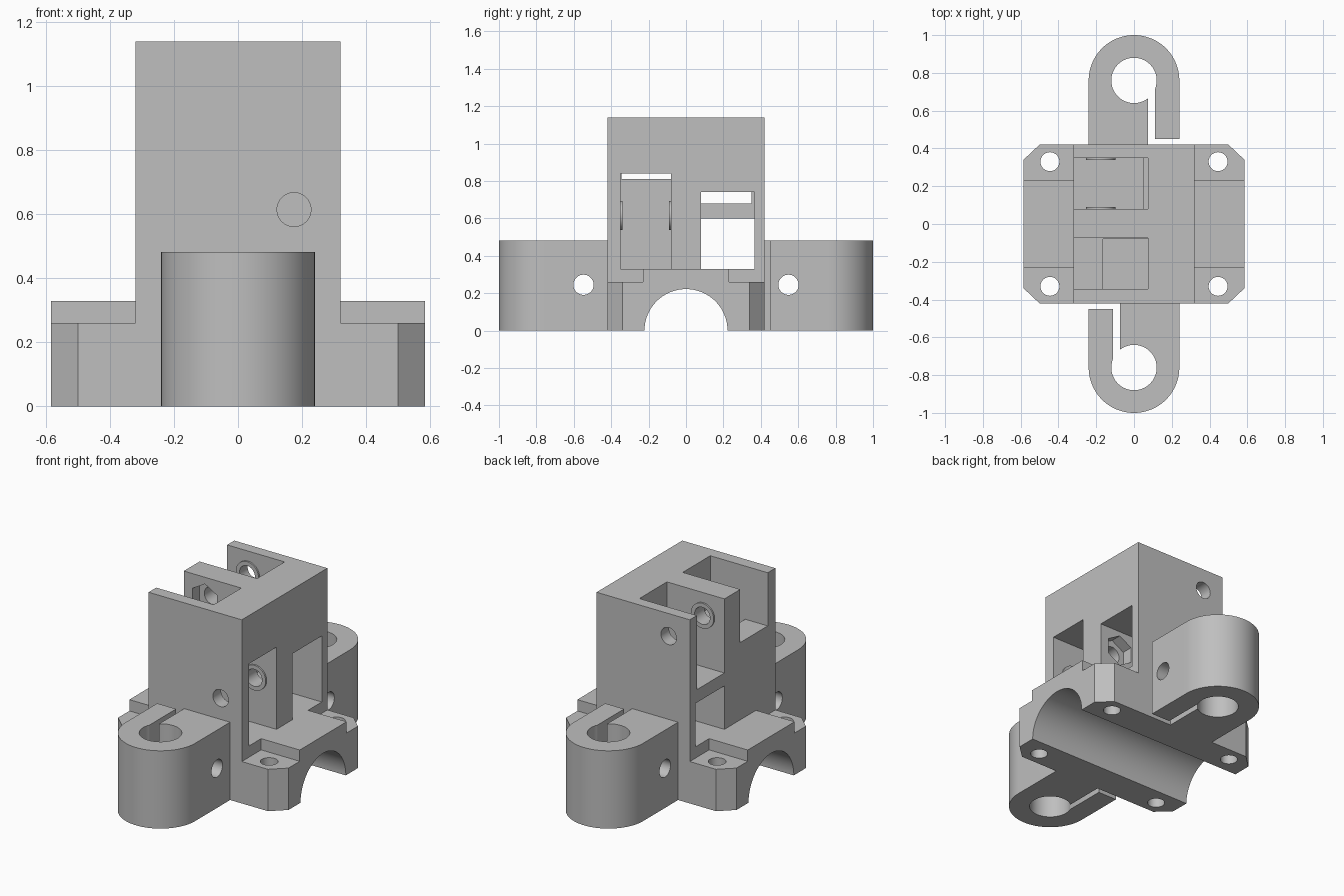
import bpy
import bmesh
import math
from mathutils import Matrix, Vector

cube = bpy.data.objects.get("Cube")
if cube:
    bpy.data.objects.remove(cube, do_unlink=True)

grey = bpy.data.materials.new("plain grey")
grey.use_nodes = True
colour = (0.52, 0.52, 0.52, 1.0)
grey.diffuse_color = colour
grey.node_tree.nodes["Principled BSDF"].inputs["Base Color"].default_value = colour


def finish(bm, name):
    bmesh.ops.recalc_face_normals(bm, faces=bm.faces)
    mesh = bpy.data.meshes.new(name)
    bm.to_mesh(mesh)
    bm.free()
    mesh.materials.append(grey)
    obj = bpy.data.objects.new(name, mesh)
    bpy.context.collection.objects.link(obj)
    return obj


def prism(name, outline, z0, z1):
    """Extrude an XY outline between two heights."""
    bm = bmesh.new()
    face = bm.faces.new([bm.verts.new((x, y, z0)) for x, y in outline])
    top = bmesh.ops.extrude_face_region(bm, geom=[face])["geom"]
    bmesh.ops.translate(bm, vec=(0, 0, z1 - z0),
                        verts=[v for v in top if isinstance(v, bmesh.types.BMVert)])
    return finish(bm, name)


def box(name, x0, x1, y0, y1, z0, z1):
    return prism(name, [(x0, y0), (x1, y0), (x1, y1), (x0, y1)], z0, z1)


def rod(name, start, end, radius, sides=64):
    """Cylinder or hexagonal rod between two points."""
    a, b = Vector(start), Vector(end)
    turn = (b - a).to_track_quat('Z', 'Y').to_matrix().to_4x4()
    # hexagons get a corner pointing up
    spin = Matrix.Rotation(math.pi / 2 if sides == 6 else 0, 4, 'Z')
    bm = bmesh.new()
    bmesh.ops.create_cone(bm, cap_ends=True, segments=sides, radius1=radius, radius2=radius,
                          depth=(b - a).length,
                          matrix=Matrix.Translation((a + b) / 2) @ turn @ spin)
    if sides == 6 and abs(max(v.co.z for v in bm.verts) - a.z - radius) > 1e-4:
        bmesh.ops.rotate(bm, verts=bm.verts, cent=a,
                         matrix=Matrix.Rotation(math.pi / 6, 3, (b - a).normalized()))
    return finish(bm, name)


def combine(target, tool, operation):
    mod = target.modifiers.new("boolean", 'BOOLEAN')
    mod.operation = operation
    mod.solver = 'EXACT'
    mod.object = tool
    bpy.context.view_layer.objects.active = target
    bpy.ops.object.modifier_apply(modifier=mod.name)
    bpy.data.objects.remove(tool, do_unlink=True)


def cut(target, tool):
    combine(target, tool, 'DIFFERENCE')


def join(target, tool):
    combine(target, tool, 'UNION')


# Base plate with chamfered corners, raised saddle strip and tower
bracket = prism("bracket_body", [(-.585, -.34), (-.5, -.42), (.5, -.42), (.585, -.34),
                                 (.585, .34), (.5, .42), (-.5, .42), (-.585, .34)], 0, .26)
join(bracket, box("saddle", -.585, .585, -.23, .23, 0, .33))
join(bracket, box("tower", -.32, .32, -.42, .42, 0, 1.14))

# Pockets and windows in the tower
for x0, x1, y0, y1, z0, z1 in [
        (-.4, .075, .08, .35, .68, 1.3),      # rear top pocket
        (-.4, .4, .08, .365, .33, .60),       # rear through window
        (.05, .4, .08, .365, .33, .74),       # rear side recess
        (-.4, .075, -.345, -.075, .81, 1.3),  # front top pocket
        (-.165, .4, -.35, -.08, .33, .84)]:   # front side recess
    cut(bracket, box("pocket", x0, x1, y0, y1, z0, z1))

# Thin round bosses inside the pockets, bolt holes and hexagonal nut traps
for s, z, near, far, trap in [(1, .615, -.35, -.08, .08), (-1, 1.0, .35, .08, -.075)]:
    x = s * .175
    join(bracket, rod("boss", (x, near - s * .03, z), (x, near + s * .01, z), .078))
    join(bracket, rod("boss", (x, far - s * .01, z), (x, far + s * .03, z), .078))
    cut(bracket, rod("bolt_hole", (x, -s * .5, z), (x, trap + s * .03, z), .053))
    cut(bracket, rod("nut_trap", (x, trap - s * .07, z), (x, trap + s * .03, z), .098, 6))

# Half-round tunnel under the base and corner screw holes
cut(bracket, rod("tunnel", (-.7, 0, 0), (.7, 0, 0), .222, 96))
for sx in (-1, 1):
    for sy in (-1, 1):
        cut(bracket, rod("screw_hole", (sx * .445, sy * .33, -.1), (sx * .445, sy * .33, .5), .05))

# Split clamps at front and back, the back one turned half round
arc = [(-.24 * math.cos(math.pi * i / 48), -.76 - .24 * math.sin(math.pi * i / 48))
       for i in range(49)]
outline = [(-.24, -.45)] + arc + [(.24, -.40), (-.075, -.40), (-.075, -.73),
                                  (-.11, -.73), (-.11, -.45)]
for s, name in ((1, "front_clamp"), (-1, "back_clamp")):
    clamp = prism(name, [(s * x, s * y) for x, y in outline], 0, .483)
    cut(clamp, rod("rod_hole", (0, -s * .76, -.1), (0, -s * .76, .6), .12))
    cut(clamp, rod("clamp_hole", (-.4, -s * .548, .245), (.4, -s * .548, .245), .054))
    join(bracket, clamp)

# Tidy flat faces and shade the round ones smooth
bm = bmesh.new()
bm.from_mesh(bracket.data)
bmesh.ops.remove_doubles(bm, verts=bm.verts, dist=1e-5)
bmesh.ops.dissolve_limit(bm, angle_limit=0.002, verts=bm.verts, edges=bm.edges)
bm.to_mesh(bracket.data)
bm.free()
bpy.ops.object.select_all(action='DESELECT')
bracket.select_set(True)
bpy.context.view_layer.objects.active = bracket
bpy.ops.object.shade_smooth_by_angle(angle=math.radians(30))
